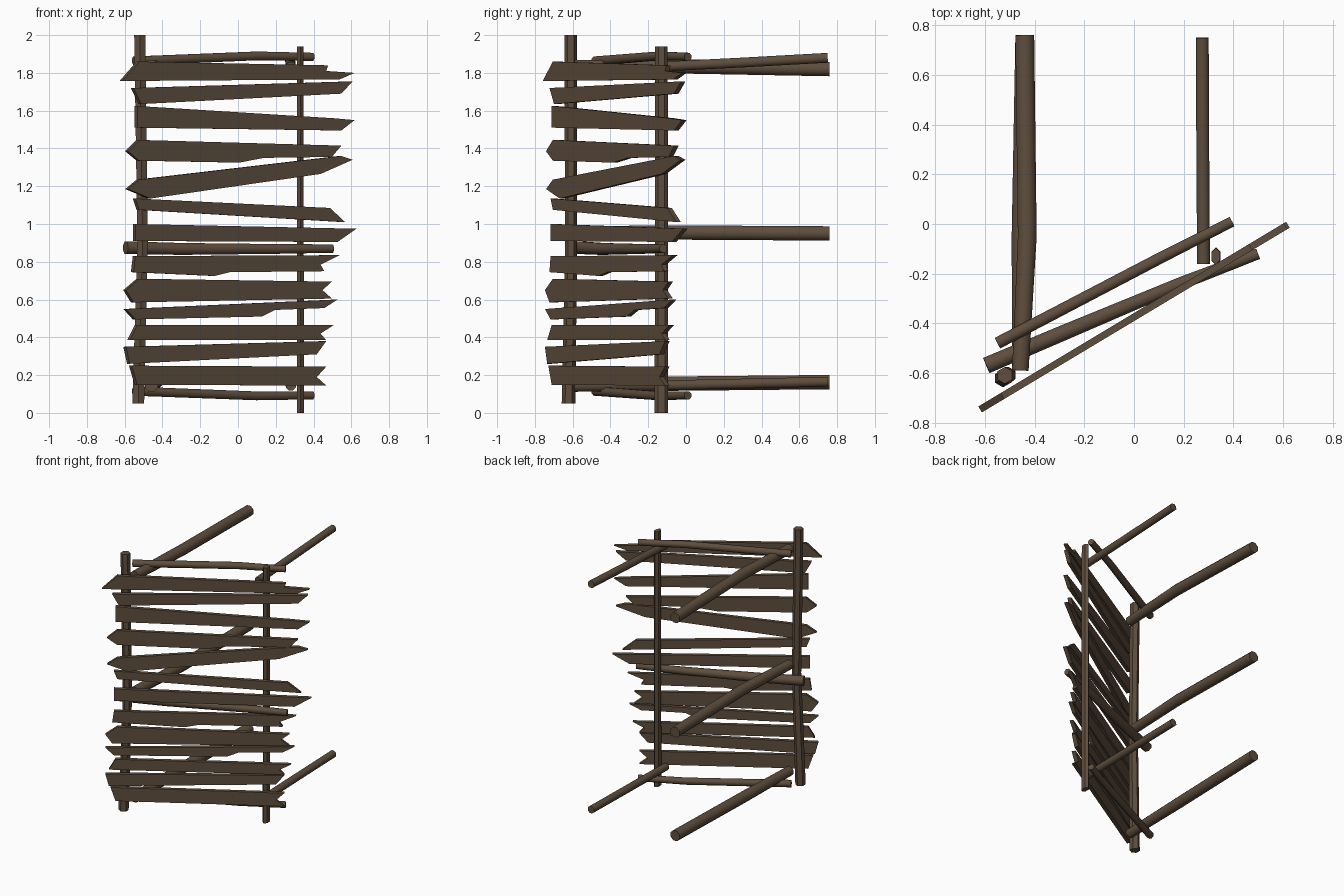
import bpy, bmesh, math
from mathutils import Vector

wood = bpy.data.materials.new("weathered brown wood")
wood.diffuse_color = (0.112, 0.075, 0.047, 1)


def finish(name, bm, smooth=False):
    bmesh.ops.recalc_face_normals(bm, faces=bm.faces[:])
    me = bpy.data.meshes.new(name)
    bm.to_mesh(me)
    bm.free()
    me.materials.append(wood)
    ob = bpy.data.objects.new(name, me)
    bpy.context.collection.objects.link(ob)
    if smooth:
        bpy.ops.object.select_all(action='DESELECT')
        ob.select_set(True)
        bpy.context.view_layer.objects.active = ob
        bpy.ops.object.shade_smooth_by_angle(angle=math.radians(50))
    return ob


def log(name, pts, radii, sides=8, squash=1.0):
    """Capped tube through pts with a radius at each point."""
    pts = [Vector(p) for p in pts]
    axis = (pts[-1] - pts[0]).normalized()
    ref = Vector((0, 1, 0)) if abs(axis.z) > 0.7 else Vector((0, 0, 1))
    bm = bmesh.new()
    rings = []
    for i, (p, r) in enumerate(zip(pts, radii)):
        d = (pts[min(i + 1, len(pts) - 1)] - pts[max(i - 1, 0)]).normalized()
        a = d.cross(ref).normalized()
        b = d.cross(a)
        ring = []
        for k in range(sides):
            t = 2 * math.pi * (k + 0.5) / sides
            ring.append(bm.verts.new(p + a * (r * squash * math.cos(t)) + b * (r * math.sin(t))))
        rings.append(ring)
    for r0, r1 in zip(rings, rings[1:]):
        for k in range(sides):
            j = (k + 1) % sides
            bm.faces.new((r0[k], r0[j], r1[j], r1[k]))
    bm.faces.new(rings[0])
    bm.faces.new(rings[-1])
    finish(name, bm, sides > 6)


def plank(name, outline, thick=0.028):
    """Front-view outline projected on the slanted fence plane and thickened."""
    n = Vector((0.6, -1, 0)).normalized()
    bm = bmesh.new()
    mid = [Vector((x, -0.375 + 0.6 * x, z)) for x, z in outline]
    front = [bm.verts.new(p + n * thick / 2) for p in mid]
    back = [bm.verts.new(p - n * thick / 2) for p in mid]
    bm.faces.new(front)
    bm.faces.new(back[::-1])
    for i in range(len(mid)):
        j = (i + 1) % len(mid)
        bm.faces.new((front[i], back[i], back[j], front[j]))
    finish(name, bm)


# Upright posts
log("left_post", [(-0.528, -0.622, 0.05), (-0.505, -0.608, 0.9), (-0.52, -0.61, 2.0)],
    [0.036, 0.032, 0.034], 6)
log("right_post", [(0.33, -0.13, 0), (0.33, -0.13, 1.94)], [0.036, 0.033], 6, 0.6)

# Long poles running backwards
for name, z0, z1, z2, bend in (("upper", 1.835, 1.835, 1.82, 0.025),
                               ("middle", 0.955, 0.955, 0.95, 0.025),
                               ("lower", 0.145, 0.155, 0.163, 0)):
    log(name + "_left_pole",
        [(-0.458, -0.59, z0), (-0.455 + bend, -0.05, z1), (-0.44, 0.76, z2)],
        [0.036, 0.041, 0.041])
log("upper_right_pole", [(0.28, -0.16, 1.832), (0.277, 0.3, 1.855), (0.275, 0.75, 1.88)],
    [0.028, 0.028, 0.028])
log("lower_right_pole", [(0.28, -0.16, 0.145), (0.277, 0.3, 0.155), (0.275, 0.75, 0.165)],
    [0.028, 0.028, 0.028])

# Cross rails behind the planks
log("top_rail", [(-0.55, -0.48, 1.863), (0.1, -0.14, 1.89), (0.395, 0.01, 1.885)],
    [0.026, 0.025, 0.023])
log("bottom_rail", [(-0.55, -0.48, 0.115), (0.1, -0.14, 0.09), (0.395, 0.01, 0.093)],
    [0.026, 0.025, 0.023])
log("middle_rail", [(-0.595, -0.57, 0.875), (-0.3, -0.445, 0.868), (0.2, -0.235, 0.868), (0.5, -0.12, 0.87)],
    [0.036, 0.034, 0.028, 0.024])

# Broken planks, top to bottom
outlines = (
    ((-0.53, 1.86), (-0.62, 1.757), (0.53, 1.765), (0.61, 1.8), (0.46, 1.81), (0.47, 1.84)),
    ((-0.56, 1.72), (-0.52, 1.635), (0.54, 1.69), (0.6, 1.755)),
    ((-0.54, 1.625), (-0.54, 1.51), (0.54, 1.495), (0.61, 1.55), (0.5, 1.56)),
    ((-0.53, 1.445), (-0.59, 1.385), (-0.53, 1.335), (0, 1.325), (0.13, 1.35), (0.49, 1.355), (0.54, 1.415)),
    ((-0.53, 1.235), (-0.59, 1.185), (-0.47, 1.135), (0.43, 1.265), (0.6, 1.34), (0.54, 1.36)),
    ((-0.55, 1.135), (-0.53, 1.075), (0.56, 1.01), (0.48, 1.085)),
    ((-0.55, 1.0), (-0.55, 0.91), (0.52, 0.905), (0.62, 0.975)),
    ((-0.55, 0.83), (-0.56, 0.745), (-0.13, 0.725), (-0.05, 0.745), (0.45, 0.75), (0.43, 0.785), (0.53, 0.835)),
    ((-0.53, 0.71), (-0.6, 0.65), (-0.56, 0.585), (0.49, 0.605), (0.44, 0.65), (0.49, 0.695)),
    ((-0.6, 0.55), (-0.55, 0.495), (0.12, 0.51), (0.19, 0.545), (0.45, 0.555), (0.52, 0.6)),
    ((-0.54, 0.465), (-0.58, 0.385), (0.46, 0.385), (0.43, 0.42), (0.5, 0.465)),
    ((-0.6, 0.35), (-0.58, 0.26), (0.41, 0.31), (0.46, 0.38)),
    ((-0.57, 0.25), (-0.54, 0.148), (0.46, 0.145), (0.41, 0.19), (0.46, 0.245)),
)
for i, o in enumerate(outlines):
    plank(f"plank_{i + 1}", o)
